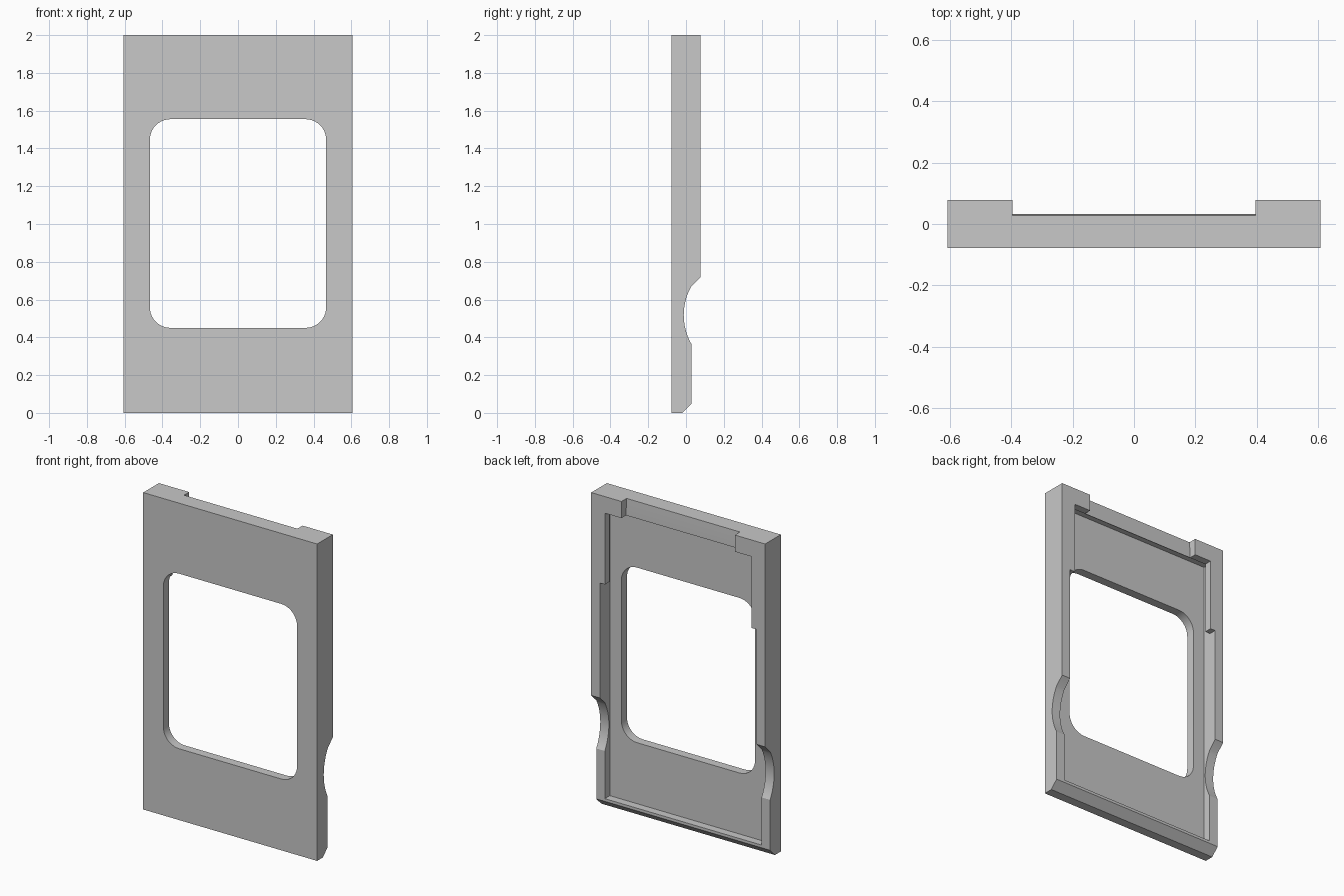
import bpy, bmesh, math

cube = bpy.data.objects.get("Cube")
if cube:
    bpy.data.objects.remove(cube, do_unlink=True)

SHADE = (0.578, 0.578, 0.578, 1)
grey = bpy.data.materials.new("light grey")
grey.use_nodes = True
grey.diffuse_color = SHADE
grey.node_tree.nodes["Principled BSDF"].inputs["Base Color"].default_value = SHADE


def prism(name, profile, start, end, axis):
    """Extrude a closed profile along x (points are y, z) or along y (points are x, z)."""
    def place(p, t):
        return (t, p[0], p[1]) if axis == "x" else (p[0], t, p[1])
    bm = bmesh.new()
    face = bm.faces.new([bm.verts.new(place(p, start)) for p in profile])
    far = bmesh.ops.extrude_face_region(bm, geom=[face])["geom"]
    shift = place((0, 0), end - start)
    bmesh.ops.translate(bm, vec=shift, verts=[v for v in far if isinstance(v, bmesh.types.BMVert)])
    bmesh.ops.recalc_face_normals(bm, faces=bm.faces)
    mesh = bpy.data.meshes.new(name)
    bm.to_mesh(mesh)
    bm.free()
    mesh.materials.append(grey)
    obj = bpy.data.objects.new(name, mesh)
    bpy.context.collection.objects.link(obj)
    return obj


def arc(cx, cz, r, a0, a1, n):
    angles = [math.radians(a0 + (a1 - a0) * i / n) for i in range(n + 1)]
    return [(cx + r * math.cos(a), cz + r * math.sin(a)) for a in angles]


def rect(x, z0, z1):
    return [(-x, z0), (x, z0), (x, z1), (-x, z1)]


W, FRONT, BACK, RIM, FLOOR = 0.607, -0.078, 0.078, 0.028, -0.022
TOP, BAR, SILL, STEP = 1.895, 1.91, 0.065, 1.445

# Slab with chamfered foot and scooped finger grips on the rear edge
scoop = arc(0.297, 0.518, 0.309, 209.5, 150.5, 20)
side = [(FRONT, 0), (-0.02, 0), (RIM, 0.048)] + scoop + [(BACK, 0.72), (BACK, 2), (FRONT, 2)]
frame = prism("frame", side, -W, W, "x")

# Rounded window
window = []
for i, (cx, cz) in enumerate([(0.357, 1.445), (-0.357, 1.445), (-0.357, 0.56), (0.357, 0.56)]):
    window += arc(cx, cz, 0.11, 90 * i, 90 * i + 90, 10)

# Rear opening, wider below the retaining lips
half = [(0.547, SILL), (0.547, STEP), (0.512, STEP), (0.512, TOP)]
opening = half + [(-x, z) for x, z in reversed(half)]

# Notch between the two top tabs, with a slightly sloped face
notch = [(0.032, TOP - 0.1), (0.032, BAR), (0.027, 2), (0.027, 2.1), (0.2, 2.1), (0.2, TOP - 0.1)]

cutters = [
    prism("window_cutter", window, -0.3, 0.3, "y"),
    prism("opening_cutter", opening, FLOOR, 0.3, "y"),
    prism("undercut_cutter", rect(0.547, STEP - 0.1, BAR), FLOOR, RIM + 0.003, "y"),
    prism("notch_cutter", notch, -0.396, 0.396, "x"),
]
for cutter in cutters:
    cutter.hide_render = True
    cut = frame.modifiers.new(cutter.name, "BOOLEAN")
    cut.operation = "DIFFERENCE"
    cut.solver = "EXACT"
    cut.object = cutter

# Bake the cuts, then drop the cutters
graph = bpy.context.evaluated_depsgraph_get()
baked = bpy.data.meshes.new_from_object(frame.evaluated_get(graph))
frame.modifiers.clear()
frame.data = baked
for cutter in cutters:
    bpy.data.objects.remove(cutter, do_unlink=True)

bpy.context.view_layer.objects.active = frame
frame.select_set(True)
bpy.ops.object.shade_smooth_by_angle(angle=math.radians(25))
